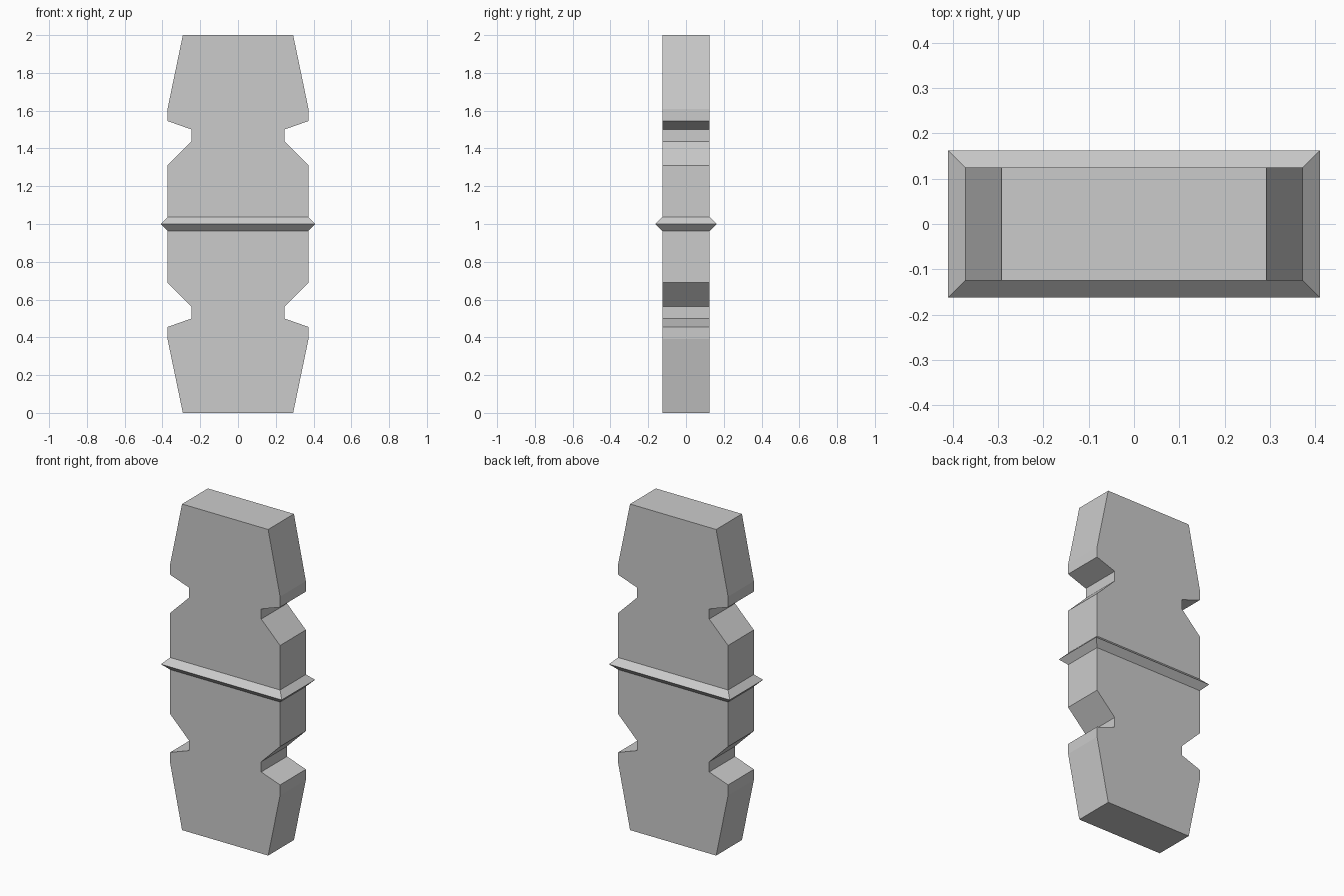
import bpy
import bmesh

cube = bpy.data.objects.get("Cube")
if cube:
    bpy.data.objects.remove(cube, do_unlink=True)

HALF_DEPTH = 0.125
HALF_WIDTH = 0.373

grey = bpy.data.materials.new("light_grey")
grey.use_nodes = True
colour = (0.6, 0.6, 0.6, 1)
grey.diffuse_color = colour
grey.node_tree.nodes["Principled BSDF"].inputs["Base Color"].default_value = colour


def finish(name, bm):
    bmesh.ops.recalc_face_normals(bm, faces=bm.faces)
    mesh = bpy.data.meshes.new(name)
    bm.to_mesh(mesh)
    bm.free()
    mesh.materials.append(grey)
    obj = bpy.data.objects.new(name, mesh)
    bpy.context.collection.objects.link(obj)
    return obj


# Notched body: one quarter outline (x, height above middle), mirrored both ways
quarter = [(HALF_WIDTH, 0.31), (0.245, 0.438), (0.245, 0.5),
           (HALF_WIDTH, 0.545), (HALF_WIDTH, 0.61), (0.292, 1.0)]
right_edge = [(x, 1 - h) for x, h in reversed(quarter)] + [(x, 1 + h) for x, h in quarter]
outline = right_edge + [(-x, z) for x, z in reversed(right_edge)]

bm = bmesh.new()
front = bm.faces.new([bm.verts.new((x, -HALF_DEPTH, z)) for x, z in outline])
back = bmesh.ops.extrude_face_region(bm, geom=[front], use_keep_orig=True)
moved = [v for v in back["geom"] if isinstance(v, bmesh.types.BMVert)]
bmesh.ops.translate(bm, verts=moved, vec=(0, 2 * HALF_DEPTH, 0))
finish("notched_body", bm)

# Pointed ridge band wrapped round the middle
bm = bmesh.new()
rings = []
for out, z in [(0, 0.963), (0.037, 1.0), (0, 1.037)]:
    w, d = HALF_WIDTH + out, HALF_DEPTH + out
    rings.append([bm.verts.new((sx * w, sy * d, z))
                  for sx, sy in [(-1, -1), (1, -1), (1, 1), (-1, 1)]])
for low, high in zip(rings, rings[1:]):
    for i in range(4):
        j = (i + 1) % 4
        bm.faces.new([low[i], low[j], high[j], high[i]])
finish("middle_ridge", bm)
